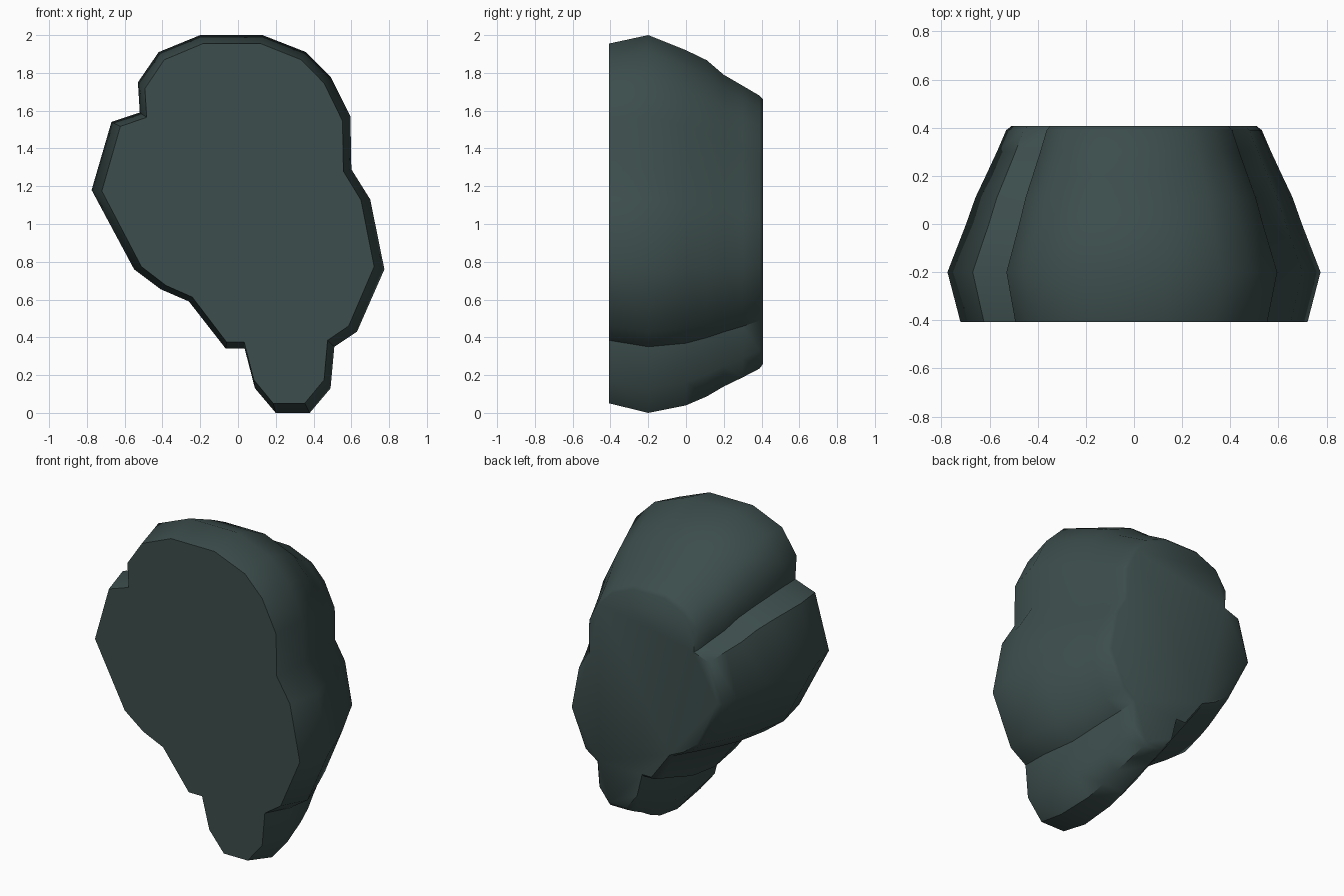
import bpy, bmesh, math

if "Cube" in bpy.data.objects:
    bpy.data.objects.remove(bpy.data.objects["Cube"])

# Outline in (x, z) at the widest slice
outline = [(-0.20, 2.0), (0.13, 2.0), (0.36, 1.91), (0.49, 1.78), (0.595, 1.57), (0.60, 1.29),
           (0.70, 1.13), (0.775, 0.76), (0.63, 0.43), (0.51, 0.35), (0.49, 0.13), (0.38, 0),
           (0.20, 0), (0.09, 0.13), (0.035, 0.34), (-0.065, 0.34), (-0.26, 0.59), (-0.41, 0.655),
           (-0.55, 0.76), (-0.775, 1.18), (-0.67, 1.54), (-0.52, 1.59), (-0.53, 1.75), (-0.42, 1.91)]

# Slices from front to back: y, x scale, z scale, centre height
slices = [(-0.408, 0.93, 0.952, 1.003), (-0.2, 1, 1, 1), (0, 0.9, 0.94, 0.98),
          (0.11, 0.85, 0.89, 0.977), (0.2, 0.795, 0.825, 0.965), (0.30, 0.735, 0.772, 0.96),
          (0.39, 0.685, 0.722, 0.957), (0.408, 0.655, 0.70, 0.96)]

# Loft the slices and cap both ends
bm = bmesh.new()
rings = [[bm.verts.new((x * sx, y, c + (z - 1) * sz)) for x, z in outline]
         for y, sx, sz, c in slices]
n = len(outline)
for a, b in zip(rings, rings[1:]):
    for i in range(n):
        j = (i + 1) % n
        bm.faces.new((a[i], a[j], b[j], b[i]))
bm.faces.new(rings[0])
bm.faces.new(rings[-1])
bmesh.ops.recalc_face_normals(bm, faces=bm.faces)
mesh = bpy.data.meshes.new("rock")
bm.to_mesh(mesh)
bm.free()
rock = bpy.data.objects.new("rock", mesh)
bpy.context.collection.objects.link(rock)

# Dark green-grey stone
mat = bpy.data.materials.new("dark_stone")
mat.diffuse_color = (0.045, 0.075, 0.072, 1)
mat.use_nodes = True
mat.node_tree.nodes["Principled BSDF"].inputs["Base Color"].default_value = mat.diffuse_color
mesh.materials.append(mat)

# Smooth sides, sharp caps
bpy.context.view_layer.objects.active = rock
rock.select_set(True)
bpy.ops.object.shade_smooth_by_angle(angle=math.radians(45))
